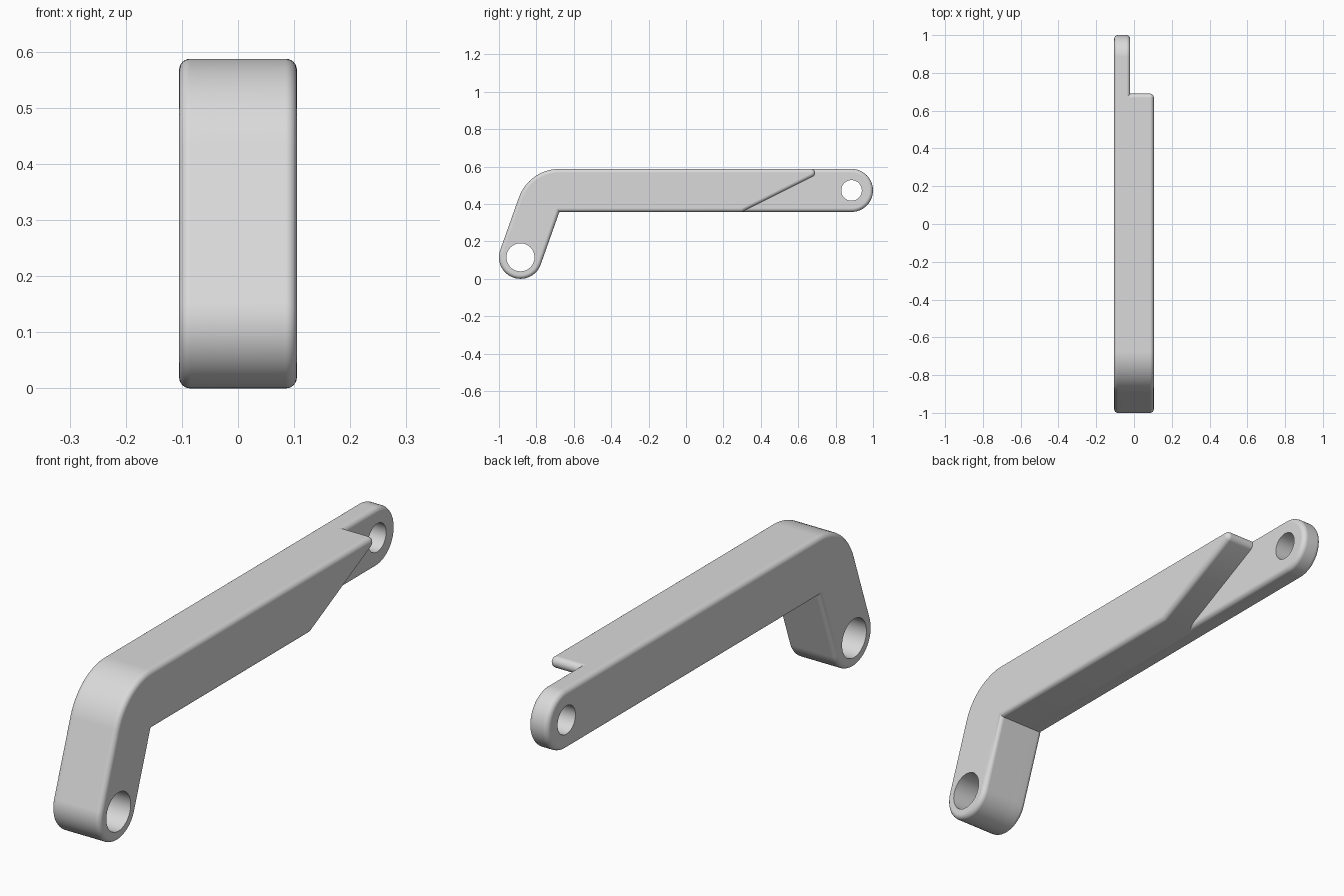
import bpy, bmesh
from math import sin, cos, pi, radians
from mathutils import Vector

cube = bpy.data.objects.get("Cube")
if cube:
    bpy.data.objects.remove(cube, do_unlink=True)

grey = bpy.data.materials.new("plain grey")
grey.use_nodes = True
grey.diffuse_color = (0.7, 0.7, 0.7, 1)
grey.node_tree.nodes["Principled BSDF"].inputs["Base Color"].default_value = (0.7, 0.7, 0.7, 1)

HALF = 0.105          # half of the full width
ROUND = 0.02          # radius of the rounded rims
R = 0.115             # radius of the pivot ends
LEG = 160.5           # direction of the leg's front side normal, in degrees
foot = Vector((-0.885, 0.115))
tail = Vector((0.885, 0.4725))
elbow = Vector((-0.677, 0.3575))


def arc(centre, radius, start, end, steps):
    angles = [radians(start + (end - start) * i / steps) for i in range(steps + 1)]
    return [centre + radius * Vector((cos(a), sin(a))) for a in angles]


def inset(points, d):
    """Move a counter-clockwise outline inwards by d, with mitred corners."""
    result = []
    for i, p in enumerate(points):
        before = (p - points[i - 1]).normalized()
        after = (points[(i + 1) % len(points)] - p).normalized()
        n1, n2 = Vector((-before.y, before.x)), Vector((-after.y, after.x))
        result.append(p + (n1 + n2) * d / (1 + n1.dot(n2)))
    return result


def rim(x, side, steps=6):
    """Quarter-round steps (inset, x) from the wall to the face at x."""
    return [(ROUND * (1 - cos(pi / 2 * i / steps)),
             x - side * ROUND * (1 - sin(pi / 2 * i / steps))) for i in range(steps + 1)]


def loft(name, outline, levels):
    """Solid through inset copies of the outline, from low x to high x."""
    bm = bmesh.new()
    rings = [[bm.verts.new((x, p.x, p.y)) for p in inset(outline, d)] for d, x in levels]
    n = len(outline)
    for low, high in zip(rings, rings[1:]):
        for i in range(n):
            j = (i + 1) % n
            bm.faces.new((low[i], low[j], high[j], high[i]))
    bm.faces.new(rings[0][::-1])
    bm.faces.new(rings[-1])
    mesh = bpy.data.meshes.new(name)
    bm.to_mesh(mesh)
    bm.free()
    mesh.materials.append(grey)
    obj = bpy.data.objects.new(name, mesh)
    bpy.context.collection.objects.link(obj)
    return obj


def activate(obj):
    bpy.ops.object.select_all(action='DESELECT')
    obj.select_set(True)
    bpy.context.view_layer.objects.active = obj


def drill(obj, centre, radius):
    bpy.ops.mesh.primitive_cylinder_add(vertices=48, radius=radius, depth=1,
                                        location=(0, centre.x, centre.y),
                                        rotation=(0, pi / 2, 0))
    cutter = bpy.context.object
    cutter.hide_render = True
    cut = obj.modifiers.new("hole", 'BOOLEAN')
    cut.operation, cut.solver, cut.object = 'DIFFERENCE', 'EXACT', cutter
    activate(obj)
    bpy.ops.object.modifier_apply(modifier=cut.name)
    bpy.data.objects.remove(cutter, do_unlink=True)


# Outlines share the leg and the bend, and differ at the far end
leg = arc(foot, R, LEG, LEG + 180, 28) + [elbow]
bend = arc(elbow, 2 * R, 90, LEG, 16)
arm_end = arc(tail, R, -90, 90, 28)
block_end = [Vector((0.30, elbow.y))] + arc(Vector((0.668, 0.5655)), 0.022, -63.7, 90, 12)

# Full-length thin arm, rounded on both rims
arm = loft("main_arm", leg + arm_end + bend,
           rim(-HALF, -1)[::-1] + rim(-0.02, 1))

# Thickening block with a slanted end, sunk into the arm
block = loft("side_block", leg + block_end + bend,
             [(0, -0.045)] + rim(HALF, 1))

# Pivot holes
drill(arm, foot, 0.075)
drill(arm, tail, 0.055)
drill(block, foot, 0.075)

for obj in (arm, block):
    activate(obj)
    bpy.ops.object.shade_smooth_by_angle(angle=radians(30))
    weighted = obj.modifiers.new("even shading", 'WEIGHTED_NORMAL')
    weighted.keep_sharp = True
